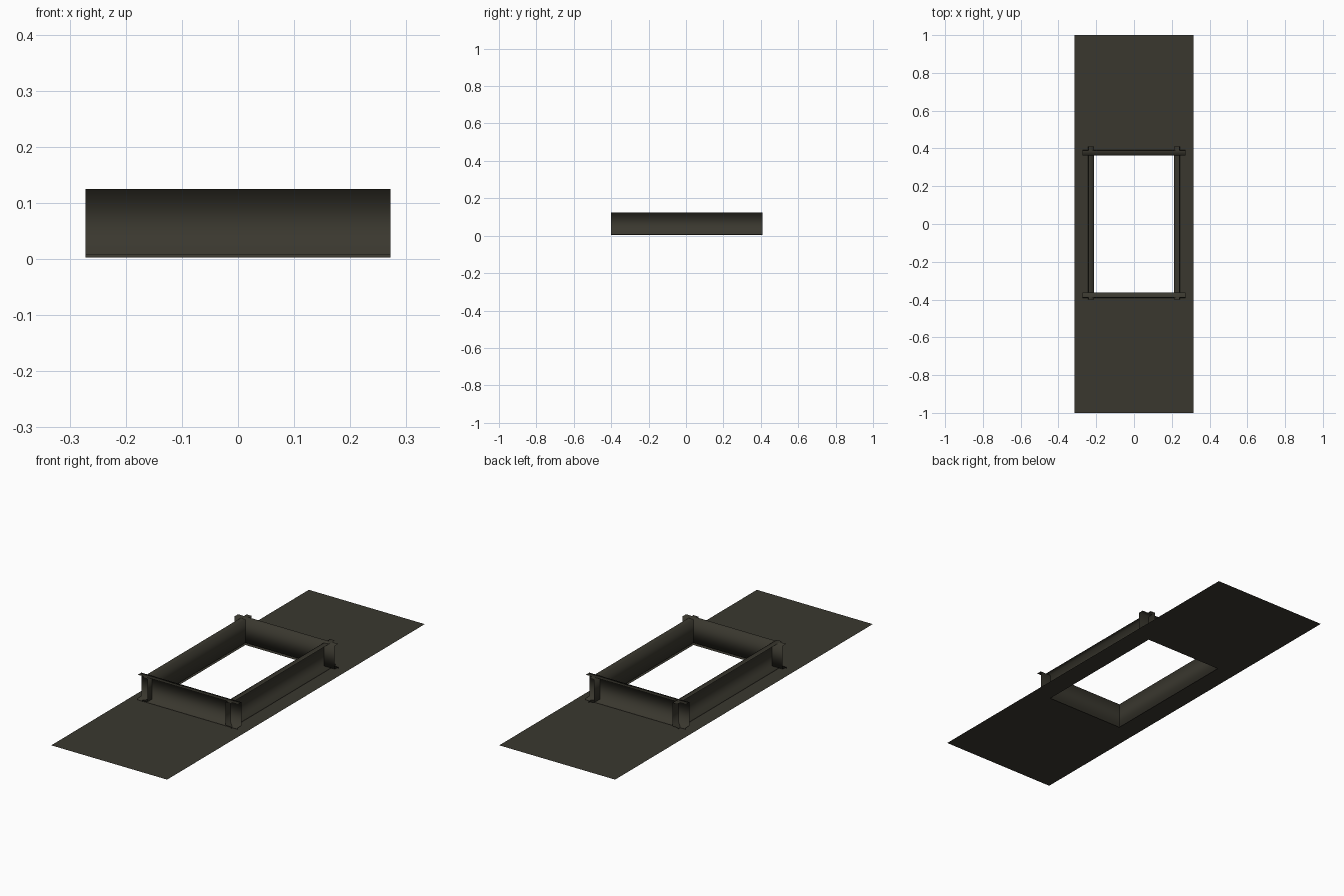
import bpy, bmesh
from mathutils import Matrix, Vector

if "Cube" in bpy.data.objects:
    bpy.data.objects.remove(bpy.data.objects["Cube"])

mat = bpy.data.materials.new("dark_olive_grey")
mat.diffuse_color = (0.042, 0.039, 0.028, 1)
mat.use_nodes = True
mat.node_tree.nodes["Principled BSDF"].inputs["Base Color"].default_value = mat.diffuse_color


def make_object(name, bm, smooth):
    me = bpy.data.meshes.new(name)
    bm.to_mesh(me)
    bm.free()
    me.materials.append(mat)
    for p in me.polygons:
        p.use_smooth = smooth
    ob = bpy.data.objects.new(name, me)
    bpy.context.collection.objects.link(ob)
    return ob


# flat sheet with a rectangular opening
W, L, HX, HY = 0.315, 1.0, 0.213, 0.362
bm = bmesh.new()
outer = [bm.verts.new((x, y, 0)) for x, y in ((-W, -L), (W, -L), (W, L), (-W, L))]
inner = [bm.verts.new((x, y, 0)) for x, y in ((-HX, -HY), (HX, -HY), (HX, HY), (-HX, HY))]
for i in range(4):
    j = (i + 1) % 4
    bm.faces.new((outer[i], outer[j], inner[j], inner[i]))
make_object("base_sheet", bm, False)

# folded channel section: (outward offset, height), open to the outside
PROFILE = [(0.03, 0.003), (0.03, 0.009), (0.0, 0.011), (0.0, 0.125), (0.027, 0.125)]


def channel(name, out, dist, a, b):
    """Sweep the section along the edge at distance dist in direction out."""
    out = Vector(out)
    along = Vector((-out.y, out.x, 0))
    bm = bmesh.new()
    rows = []
    for t in (a, b):
        rows.append([bm.verts.new(out * (dist + o) + along * t + Vector((0, 0, z)))
                     for o, z in PROFILE])
    for i in range(len(PROFILE) - 1):
        bm.faces.new((rows[0][i], rows[1][i], rows[1][i + 1], rows[0][i + 1]))
    make_object(name, bm, True)


# four crossing channels around the opening
channel("front_channel", (0, -1, 0), HY, -0.272, 0.272)
channel("back_channel", (0, 1, 0), HY, -0.272, 0.272)
channel("right_channel", (1, 0, 0), HX, -0.40, 0.41)
channel("left_channel", (-1, 0, 0), HX, -0.41, 0.40)
